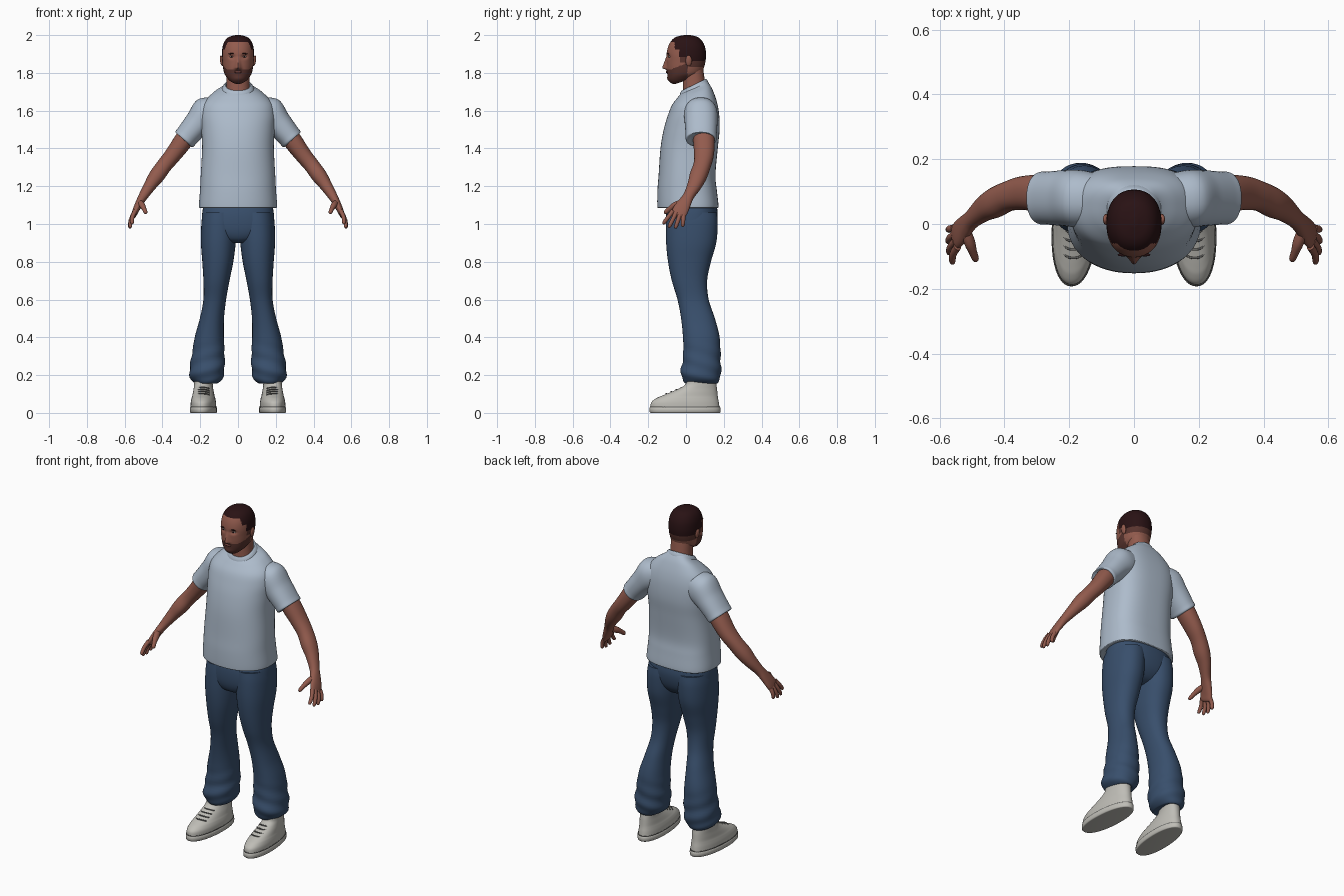
import bpy, bmesh, math
from mathutils import Vector, Matrix

old = bpy.data.objects.get("Cube")
if old:
    bpy.data.objects.remove(old)


def material(name, r, g, b):
    m = bpy.data.materials.new(name)
    m.use_nodes = True
    m.diffuse_color = (r, g, b, 1)
    node = m.node_tree.nodes["Principled BSDF"]
    node.inputs["Base Color"].default_value = (r, g, b, 1)
    node.inputs["Roughness"].default_value = 0.8
    return m


SHIRT = material("pale blue cotton", .42, .5, .6)
DENIM = material("dark denim", .04, .078, .15)
SKIN = material("brown skin", .29, .105, .075)
HAIR = material("dark hair", .022, .006, .007)
STUBBLE = material("stubble", .1, .035, .028)
LIP = material("lips", .2, .065, .055)
EYE = material("eye white", .5, .45, .42)
SHOE = material("off white canvas", .52, .51, .47)
LACE = material("grey lace", .14, .14, .135)


def finish(name, bm, mats, rule=None):
    bmesh.ops.recalc_face_normals(bm, faces=bm.faces)
    if rule:
        for f in bm.faces:
            f.material_index = rule(f.calc_center_median())
    mesh = bpy.data.meshes.new(name)
    bm.to_mesh(mesh)
    bm.free()
    for m in mats:
        mesh.materials.append(m)
    mesh.shade_smooth()
    mesh.set_sharp_from_angle(angle=math.radians(50))
    obj = bpy.data.objects.new(name, mesh)
    bpy.context.collection.objects.link(obj)
    return obj


def spline(a, b, c, d, t):
    return b + (c - a) * (t / 2) + (a * 2 - b * 5 + c * 4 - d) * (t * t / 2) \
        + (b * 3 - a - c * 3 + d) * (t ** 3 / 2)


def loft(name, rings, mats, side=1, n=40, steps=6, front=2.2, back=2.2, sculpt=None, rule=None):
    """Smooth skin over rings of (centre, half width vector, half depth vector)."""
    dense, last = [], len(rings) - 1
    for i in range(last):
        four = [rings[min(max(j, 0), last)] for j in range(i - 1, i + 3)]
        for k in range(steps):
            dense.append([spline(*[r[q] for r in four], k / steps) for q in range(3)])
    dense.append(rings[-1])
    bm, loops = bmesh.new(), []
    for c, u, v in dense:
        loop = []
        for k in range(n):
            a = math.tau * k / n
            ca, sa = math.cos(a), math.sin(a)
            p = back if sa > 0 else front
            co = c + u * math.copysign(abs(ca) ** (2 / p), ca) + v * math.copysign(abs(sa) ** (2 / p), sa)
            if sculpt:
                co = sculpt(co, c)
            loop.append(bm.verts.new((co.x * side, co.y, co.z)))
        loops.append(loop)
    for lo, hi in zip(loops, loops[1:]):
        for k in range(n):
            bm.faces.new((lo[k], lo[k - 1], hi[k - 1], hi[k]))
    bm.faces.new(loops[0])
    bm.faces.new(loops[-1])
    return finish(name, bm, mats, rule)


def level(rows, cx=0, skew=0):
    """Rings from rows of z, half width, front y, back y, and optional tilt and centre x."""
    out = []
    for z, w, f, b, *rest in rows:
        tilt, x = (rest + [0, cx][len(rest):]) if len(rest) < 2 else rest
        out.append((Vector((x, (f + b) / 2, z)), Vector((w, 0, 0)), Vector((skew, (b - f) / 2, tilt))))
    return out


def along(rows):
    """Rings square to a path, from rows of x, y, z, radius in y, other radius."""
    pts = [Vector(r[:3]) for r in rows]
    out = []
    for i, r in enumerate(rows):
        t = (pts[min(i + 1, len(pts) - 1)] - pts[max(i - 1, 0)]).normalized()
        u = (Vector((0, 1, 0)) - t * t.y).normalized()
        out.append((pts[i], u * r[3], t.cross(u) * r[4]))
    return out


def blob(name, mat, pos, size, turn=0):
    bm = bmesh.new()
    bmesh.ops.create_uvsphere(bm, u_segments=20, v_segments=12, radius=1)
    m = Matrix.Translation(pos) @ Matrix.Rotation(turn, 4, "Y") @ Matrix.Diagonal((*size, 1))
    bmesh.ops.transform(bm, matrix=m, verts=bm.verts)
    return finish(name, bm, [mat])


# Head: nose, sockets and chin are shaped on the loft
def face_shape(co, c):
    if co.y < -.03:
        x, z = abs(co.x), co.z
        t = (1.887 - z) / .06
        nose = min(max(t, 0), 1) * (math.exp(-((t - 1) / .14) ** 2) if t > 1 else 1)
        co.y -= .024 * nose * math.exp(-(x / (.008 + .007 * max(t, 0))) ** 2)
        co.y += .011 * math.exp(-((x - .033) / .017) ** 2 - ((z - 1.886) / .011) ** 2)
        co.y -= .005 * math.exp(-(x / .025) ** 2 - ((z - 1.768) / .014) ** 2)
    return co


def head_colour(p):
    hairline = 1.963 if p.y < -.06 else 1.925 if p.y < -.035 else 1.885 if p.y < .02 else 1.862
    if p.z > hairline:
        return 1
    if p.y > -.03 and p.z > hairline - .03:
        return 2
    beard = p.y < .008 and p.z < 1.818 + max(0, p.y + .08) * .4
    return 2 if beard else 0


loft("head", level([
    (1.757, .022, -.06, .04, .017), (1.762, .042, -.077, .055, .017), (1.776, .058, -.091, .07, .015),
    (1.795, .071, -.098, .084, .008), (1.825, .079, -.102, .094), (1.86, .083, -.103, .103),
    (1.9, .085, -.103, .106), (1.94, .081, -.094, .1), (1.972, .068, -.076, .083),
    (1.991, .046, -.05, .06), (2, .012, -.01, .022)]),
    [SKIN, HAIR, STUBBLE], n=112, steps=10, sculpt=face_shape, rule=head_colour)
loft("neck", level([(1.66, .07, -.02, .115, .02), (1.73, .062, -.017, .102, .015), (1.83, .06, -.015, .09)]), [SKIN])
blob("mouth", LIP, (0, -.1, 1.805), (.023, .007, .006))
for s, label in ((1, "left"), (-1, "right")):
    blob(label + "_eye", EYE, (s * .033, -.087, 1.886), (.012, .006, .0045))
    blob(label + "_iris", HAIR, (s * .033, -.0915, 1.886), (.0045, .003, .0042))
    blob(label + "_eyebrow", HAIR, (s * .034, -.095, 1.902), (.017, .005, .003), s * .1)
    blob(label + "_ear", SKIN, (s * .086, .014, 1.864), (.009, .017, .029), s * .15)

# Shirt body with collar band
loft("shirt", level([
    (1.087, .185, -.13, .15), (1.085, .203, -.148, .168), (1.1, .207, -.152, .172),
    (1.18, .201, -.151, .163), (1.26, .197, -.145, .156), (1.4, .19, -.135, .168),
    (1.5, .194, -.118, .178), (1.58, .197, -.096, .175, .005), (1.64, .182, -.075, .162, .012),
    (1.69, .132, -.046, .14, .022), (1.718, .084, -.028, .12, .028), (1.73, .07, -.022, .107, .03)]),
    [SHIRT], n=64, front=2.2, back=2.8)
loft("collar", level([
    (1.708, .086, -.034, .122, .028), (1.722, .082, -.031, .118, .03), (1.735, .072, -.025, .11, .031),
    (1.737, .066, -.02, .104, .031), (1.73, .06, -.012, .098, .031)]), [SHIRT])


# Trousers: seat and two legs with crumpled cuffs
def crumple(co, c):
    fade = min(max((.4 - co.z) / .12, 0), 1)
    d = co - c
    wave = math.sin(co.z * 75 + 2 * math.atan2(d.y, d.x))
    return c + d * (1 + .035 * fade * wave)


loft("trouser_seat", level([
    (1.13, .175, -.09, .155), (1.05, .19, -.106, .168), (.97, .185, -.104, .152),
    (.92, .12, -.085, .115), (.9, .06, -.05, .07)]), [DENIM], n=56, front=2.4, back=2.4)
LEG = level([
    (1.06, .09, -.1, .163, 0, .096), (1, .094, -.105, .168, 0, .1), (.9, .092, -.105, .16, 0, .104),
    (.8, .082, -.095, .132, 0, .107), (.7, .069, -.075, .112, 0, .114), (.6, .06, -.045, .12, 0, .123),
    (.5, .064, -.026, .153, 0, .138), (.4, .077, -.016, .178, 0, .152), (.3, .087, -.015, .183, 0, .158),
    (.22, .092, -.027, .185, 0, .165), (.18, .083, -.02, .18, 0, .167), (.157, .06, -.004, .165, 0, .167),
    (.16, .045, .01, .15, 0, .167)])

# Sleeve, arm and finger paths
SLEEVE = along([
    (.1, .075, 1.605, .075, .07), (.165, .078, 1.583, .088, .09), (.215, .08, 1.53, .086, .072),
    (.265, .08, 1.472, .082, .064), (.285, .08, 1.448, .08, .062), (.287, .08, 1.446, .06, .052)])
ARM = along([
    (.235, .09, 1.52, .055, .05), (.29, .095, 1.44, .057, .05), (.345, .095, 1.365, .052, .044),
    (.39, .085, 1.31, .046, .041), (.43, .065, 1.255, .046, .041), (.465, .045, 1.205, .038, .033),
    (.5, .015, 1.15, .029, .025), (.52, -.005, 1.115, .034, .021), (.54, -.028, 1.075, .041, .017),
    (.551, -.042, 1.047, .038, .013), (.555, -.046, 1.039, .022, .007)])
FINGERS = {
    "index": ((.545, -.07, 1.068), (.56, -.122, 1)),
    "middle": ((.55, -.052, 1.06), (.57, -.092, .98)),
    "ring": ((.553, -.032, 1.05), (.572, -.057, .976)),
    "little": ((.555, -.013, 1.045), (.57, -.018, .985))}
THUMB = along([
    (.522, -.012, 1.118, .014, .014), (.508, -.055, 1.1, .018, .016), (.497, -.087, 1.08, .013, .012),
    (.489, -.108, 1.062, .011, .01), (.487, -.114, 1.056, .004, .004)])


def finger(base, tip):
    a, b = Vector(base), Vector(tip)
    rows = []
    for t, r in ((0, .0125), (.4, .0112), (.75, .0105), (.94, .008), (1, .003)):
        bend = Vector((.007 * math.sin(t * math.pi), 0, 0))
        rows.append((*(a.lerp(b, t) + bend), r, r))
    return along(rows)


# Shoe profile rings
SOLE = level([
    (0, .064, -.185, .176), (.004, .07, -.192, .182), (.028, .07, -.192, .182), (.032, .064, -.186, .176)], .183, -.01)
SEAM = level([(.029, .0685, -.19, .18), (.034, .0685, -.19, .18)], .183, -.01)
UPPER = level([
    (.025, .067, -.188, .178), (.055, .066, -.184, .174), (.076, .062, -.16, .17), (.09, .058, -.13, .168),
    (.11, .054, -.08, .166), (.13, .05, -.035, .164), (.15, .048, -.003, .161), (.175, .047, .004, .158)], .183, -.01)

for s, label in ((1, "left_"), (-1, "right_")):
    loft(label + "trouser_leg", LEG, [DENIM], s, n=48, sculpt=crumple)
    loft(label + "sleeve", SLEEVE, [SHIRT], s)
    loft(label + "arm", ARM, [SKIN], s, n=32)
    for name, ends in FINGERS.items():
        loft(label + name + "_finger", finger(*ends), [SKIN], s, n=14, steps=3, front=2, back=2)
    loft(label + "thumb", THUMB, [SKIN], s, n=14, steps=3)
    loft(label + "shoe_sole", SOLE, [SHOE], s, n=48, steps=2)
    loft(label + "shoe_seam", SEAM, [LACE], s, n=48, steps=1)
    loft(label + "shoe_upper", UPPER, [SHOE], s, n=48)
    # Laces cross the instep
    for k in range(4):
        y, z = -.105 + k * .026, .101 + k * .011
        path = [(.15, y + .016, z - .006), (.17, y + .003, z), (.187, y, z + .001),
                (.204, y + .003, z), (.222, y + .016, z - .006)]
        rings = [(Vector(p), Vector((0, .0035, 0)), Vector((0, 0, .0035))) for p in path]
        loft(label + "lace_" + str(k + 1), rings, [LACE], s, n=8, steps=3)
